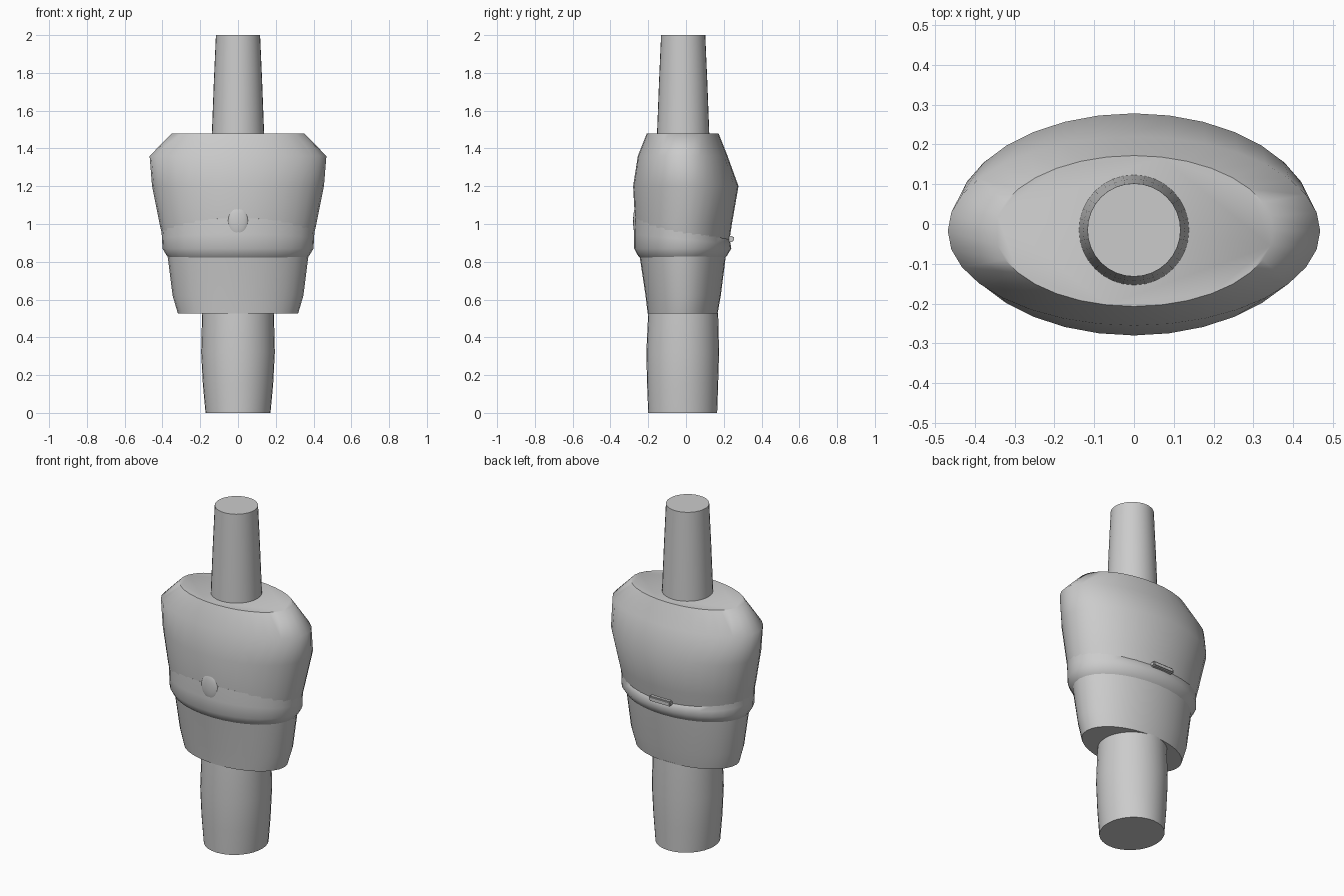
import bpy, bmesh, math

if "Cube" in bpy.data.objects:
    bpy.data.objects.remove(bpy.data.objects["Cube"])


def finish(name, bm, angle=35):
    bmesh.ops.recalc_face_normals(bm, faces=bm.faces[:])
    me = bpy.data.meshes.new(name)
    bm.to_mesh(me)
    bm.free()
    ob = bpy.data.objects.new(name, me)
    bpy.context.collection.objects.link(ob)
    bpy.ops.object.select_all(action='DESELECT')
    ob.select_set(True)
    bpy.context.view_layer.objects.active = ob
    bpy.ops.object.shade_smooth_by_angle(angle=math.radians(angle))
    return ob


def loft(name, rings, n=32, caps=True, angle=50):
    """Rings bottom to top: (z, half width, y front, y back, tilt up toward front)."""
    bm = bmesh.new()
    loops = []
    for z, rx, y0, y1, tilt in rings:
        cy, ry = (y0 + y1) / 2, (y1 - y0) / 2
        loop = []
        for i in range(n):
            a = 2 * math.pi * i / n
            y = cy + ry * math.sin(a)
            loop.append(bm.verts.new((rx * math.cos(a), y, z - tilt * (y - cy))))
        loops.append(loop)
    for lo, hi in zip(loops, loops[1:]):
        for i in range(n):
            j = (i + 1) % n
            bm.faces.new((lo[i], lo[j], hi[j], hi[i]))
    if caps:
        bm.faces.new(loops[0])
        bm.faces.new(loops[-1])
    return finish(name, bm, angle)


# lower column
loft("waist_column", [
    (0.00, 0.172, -0.200, 0.165, 0),
    (0.15, 0.186, -0.206, 0.170, 0),
    (0.32, 0.195, -0.210, 0.175, 0),
    (0.53, 0.190, -0.200, 0.170, 0)])

# tapered lower body
loft("lower_body", [
    (0.525, 0.318, -0.203, 0.167, 0),
    (0.62, 0.346, -0.214, 0.184, 0),
    (0.84, 0.374, -0.247, 0.212, 0)])

# upper body with sloped shoulders
loft("upper_body", [
    (0.83, 0.372, -0.246, 0.212, 0),
    (0.90, 0.392, -0.262, 0.228, 0),
    (1.00, 0.415, -0.269, 0.243, 0),
    (1.20, 0.455, -0.280, 0.278, 0),
    (1.36, 0.468, -0.255, 0.220, 0),
    (1.48, 0.350, -0.207, 0.172, 0)])

# band around the middle, rising toward the front
loft("waist_band", [
    (0.82, 0.365, -0.242, 0.206, 0),
    (0.832, 0.377, -0.254, 0.217, 0),
    (0.87, 0.400, -0.274, 0.240, 0),
    (0.92, 0.402, -0.275, 0.236, 0.10),
    (0.975, 0.406, -0.271, 0.230, 0.22),
    (0.98, 0.380, -0.255, 0.220, 0.22)], caps=False)

# neck
loft("neck", [
    (1.46, 0.139, -0.154, 0.124, 0),
    (1.75, 0.128, -0.143, 0.113, 0),
    (2.00, 0.117, -0.132, 0.102, 0)])

# oval button on the front of the band
bm = bmesh.new()
bmesh.ops.create_uvsphere(bm, u_segments=20, v_segments=12, radius=1)
for v in bm.verts:
    v.co = (v.co.x * 0.055, -0.263 + v.co.y * 0.017, 1.015 + v.co.z * 0.08)
finish("front_button", bm, 60)

# small bar on the back of the band
bm = bmesh.new()
bmesh.ops.create_cube(bm, size=1)
for v in bm.verts:
    v.co = (v.co.x * 0.14, 0.235 + v.co.y * 0.036, 0.921 + v.co.z * 0.03)
bmesh.ops.bevel(bm, geom=bm.edges[:], offset=0.006, segments=2, affect='EDGES')
finish("back_bar", bm)
